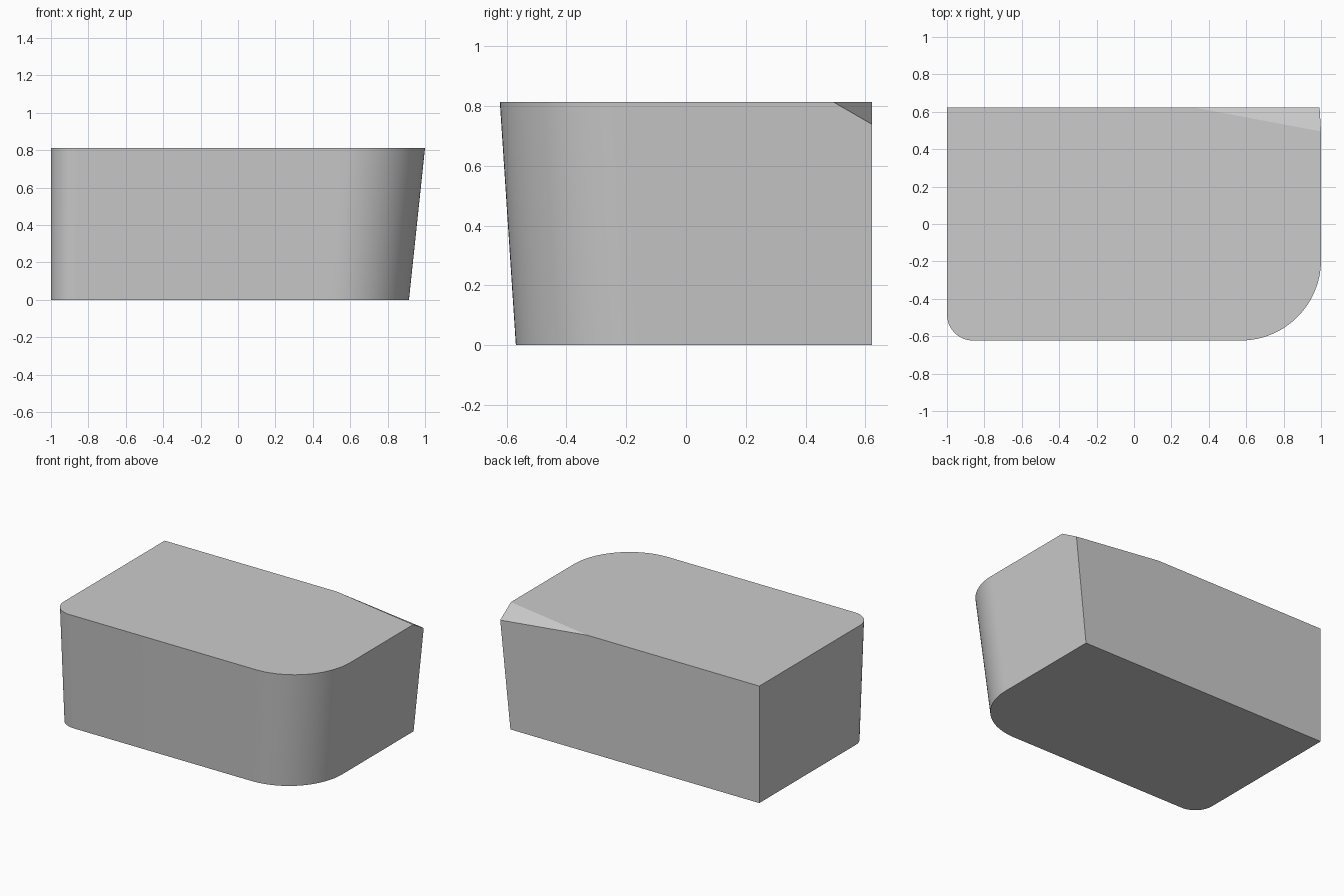
import bpy, bmesh
from math import sin, cos, pi, radians
from mathutils import Vector

cube = bpy.data.objects.get("Cube")
if cube:
    bpy.data.objects.remove(cube, do_unlink=True)

HALF_X, HALF_Y, HEIGHT = 1.0, 0.623, 0.813
TAPER = 0.957  # footprint scale about the back corner at -x


def arc(cx, cy, radius, start, steps):
    """Quarter turn, counter-clockwise from the start angle."""
    angles = [start + pi / 2 * i / steps for i in range(steps + 1)]
    return [(cx + radius * cos(a), cy + radius * sin(a)) for a in angles]


# Outline of the top: square back corners, small and large front rounds
small, large = 0.14, 0.43
outline = [(HALF_X, HALF_Y), (-HALF_X, HALF_Y)]
outline += arc(-HALF_X + small, -HALF_Y + small, small, pi, 16)
outline += arc(HALF_X - large, -HALF_Y + large, large, 1.5 * pi, 32)

# Tapered block lofted between the scaled bottom and the top
bm = bmesh.new()
top = [bm.verts.new((x, y, HEIGHT)) for x, y in outline]
bottom = [bm.verts.new(((x + HALF_X) * TAPER - HALF_X,
                        (y - HALF_Y) * TAPER + HALF_Y, 0)) for x, y in outline]
bm.faces.new(top)
bm.faces.new(bottom[::-1])
for i in range(len(outline)):
    j = (i + 1) % len(outline)
    bm.faces.new((bottom[i], bottom[j], top[j], top[i]))

# Slanted cut across the back corner at +x
a = Vector((HALF_X, 0.495, HEIGHT))
b = Vector((0.32, HALF_Y, HEIGHT))
c = Vector((0.992, HALF_Y, 0.739))
normal = (b - a).cross(c - a).normalized()
if normal.z < 0:
    normal.negate()
bmesh.ops.bisect_plane(bm, geom=bm.verts[:] + bm.edges[:] + bm.faces[:],
                       plane_co=a, plane_no=normal, clear_outer=True)
bmesh.ops.holes_fill(bm, edges=[e for e in bm.edges if e.is_boundary])
bmesh.ops.recalc_face_normals(bm, faces=bm.faces[:])

mesh = bpy.data.meshes.new("tapered_block")
bm.to_mesh(mesh)
bm.free()
block = bpy.data.objects.new("tapered_block", mesh)
bpy.context.collection.objects.link(block)

# Plain grey material
grey = bpy.data.materials.new("light_grey")
grey.use_nodes = True
colour = (0.6, 0.6, 0.6, 1)
grey.diffuse_color = colour
grey.node_tree.nodes["Principled BSDF"].inputs["Base Color"].default_value = colour
mesh.materials.append(grey)

# Smooth rounds with sharp edges kept
bpy.ops.object.select_all(action="DESELECT")
block.select_set(True)
bpy.context.view_layer.objects.active = block
bpy.ops.object.shade_smooth_by_angle(angle=radians(20))
